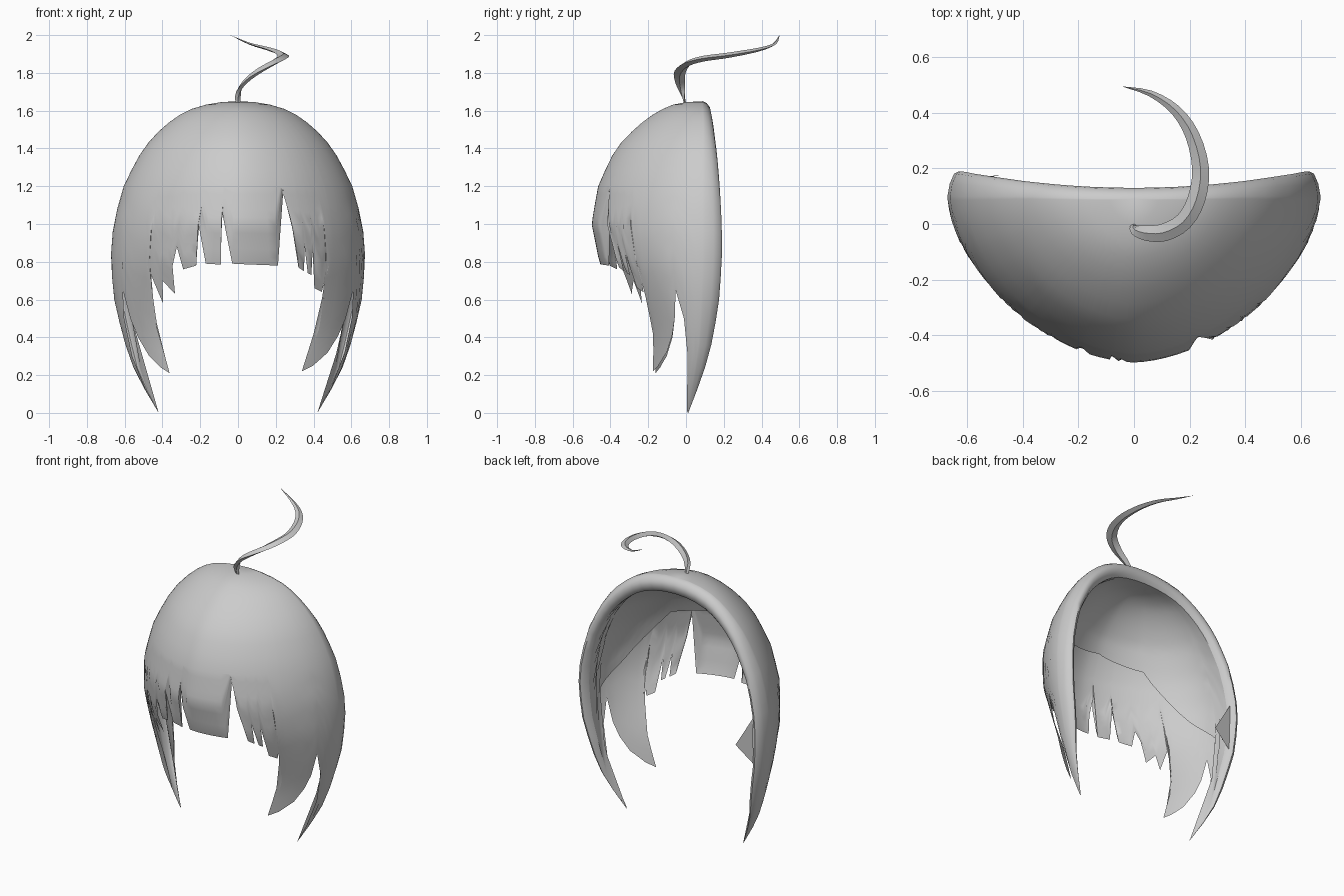
import bpy, bmesh, math
from mathutils import Vector

if "Cube" in bpy.data.objects:
    bpy.data.objects.remove(bpy.data.objects["Cube"])

TOP, CAP, ROWS = 1.65, 1.2, 20
# height, half width, front depth, y of widest point, y of back rim
SECTIONS = [(1.65, 0, 0, .09, .13), (1.64, .13, .13, .09, .132), (1.6, .27, .235, .095, .14),
            (1.5, .41, .375, .1, .153), (1.4, .50, .47, .1, .165), (1.2, .605, .565, .1, .18),
            (1.0, .66, .60, .1, .19), (.8, .675, .56, .1, .19), (.6, .655, .45, .09, .175),
            (.4, .61, .36, .08, .145), (.2, .54, .31, .05, .09), (0, .42, .30, .01, .012)]
# lower hair outline from left back to right back: angle from the front, height
OUTLINE = [(-90, 0), (-88, .01), (-83, .12), (-78, .3), (-73.5, .5), (-69, .65), (-66, .5),
           (-62, .4), (-57, .3), (-50, .24), (-44.5, .21), (-45, .3), (-46.5, .45), (-48, .78),
           (-40.5, .58), (-39.8, .70), (-33.5, .63), (-35.6, .72), (-32, .88), (-28.7, .76),
           (-22.2, .78), (-21.5, 1.0), (-17.5, .79), (-10, .785), (-10.3, 1.09), (-3.8, .79),
           (21.3, .78), (26.2, 1.18), (31.5, .77), (34.5, .75), (34.8, .88), (36.5, .74),
           (38.5, .73), (39, .86), (40.6, .66), (45, .64), (48, .78), (46.5, .45), (44, .3),
           (41, .22), (48, .25), (57, .32), (62, .41), (66, .5), (69, .65), (73.5, .5),
           (78, .3), (83, .12), (88, .01), (90, 0)]

grey = bpy.data.materials.new("hair_grey")
grey.diffuse_color = (.6, .6, .6, 1)
grey.use_nodes = True
grey.node_tree.nodes["Principled BSDF"].inputs["Base Color"].default_value = grey.diffuse_color


def section(z):
    """Interpolated width, depth, widest y and rim y at a height."""
    u = math.sqrt(max(TOP - z, 0))
    for a, b in zip(SECTIONS, SECTIONS[1:]):
        if z >= b[0] - 1e-6:
            ua, ub = math.sqrt(TOP - a[0]), math.sqrt(TOP - b[0])
            f = (u - ua) / (ub - ua)
            return [p + (q - p) * f for p, q in zip(a[1:], b[1:])]
    return list(SECTIONS[-1][1:])


def surface(deg, z):
    w, d, yc, _ = section(z)
    s, c = math.sin(math.radians(deg)), math.cos(math.radians(deg))
    return Vector((math.copysign(w * abs(s) ** 1.143, s), yc - d * max(c, 0) ** 1.143, z))


def inset(p, k, ky=None):
    """Move a point toward the inside of the head, fading out at the lock tips."""
    ky = k if ky is None else ky
    k1 = k * min(1, p.z / .4)
    return Vector((p.x * (1 - k1), p.y + max(.15 - p.y, 0) * ky * min(1, p.z / .4),
                   p.z - max(p.z - .75, 0) * k))


def row_z(i, low):
    """Rows shared by all columns down to the cap line, then spread to the lower edge."""
    half = ROWS // 2
    if i <= half:
        return TOP - (TOP - CAP) * (i / half) ** 2
    return CAP + (low - CAP) * (i - half) / half


def add_grid(bm, columns):
    cols = [[bm.verts.new(p) for p in c] for c in columns]
    for a, b in zip(cols, cols[1:]):
        for i in range(len(a) - 1):
            bm.faces.new((a[i], a[i + 1], b[i + 1], b[i]))


def finish(bm, name, angle):
    bmesh.ops.remove_doubles(bm, verts=bm.verts, dist=.0008)
    bmesh.ops.recalc_face_normals(bm, faces=bm.faces)
    me = bpy.data.meshes.new(name)
    bm.to_mesh(me)
    bm.free()
    me.materials.append(grey)
    ob = bpy.data.objects.new(name, me)
    bpy.context.collection.objects.link(ob)
    bpy.ops.object.select_all(action='DESELECT')
    ob.select_set(True)
    bpy.context.view_layer.objects.active = ob
    bpy.ops.object.shade_smooth_by_angle(angle=math.radians(angle))


# Outer hair with fringe teeth and side locks
points = []
for a, b in zip(OUTLINE, OUTLINE[1:]):
    n = max(1, math.ceil(abs(b[0] - a[0]) / 5))
    points += [(a[0] + (b[0] - a[0]) * i / n, a[1] + (b[1] - a[1]) * i / n) for i in range(n)]
points.append(OUTLINE[-1])
ordered = sorted(p[0] for p in points)
last = len(points) - 1
roots = [.7 * r + .3 * (-90 + 180 * i / last) for i, r in enumerate(ordered)]
columns = []
for root, (deg, low) in zip(roots, points):
    col = []
    for i in range(ROWS + 1):
        z = row_z(i, low)
        s = max(0, (CAP - z) / (CAP - low)) ** 1.5
        col.append(surface(root + (deg - root) * s, z))
    columns.append(col)
bm = bmesh.new()
add_grid(bm, columns)

# Rounded back rim, turning from the outside to the lining
THICK = .11
for side in (-90, 90):
    rings = []
    for k, back in ((0, 0), (.012, .5), (.035, .9), (.06, 1), (.09, .85), (THICK, .5)):
        ring = []
        for i in range(ROWS + 1):
            z = row_z(i, 0)
            _, _, yc, yb = section(z)
            p = inset(surface(side, z), k)
            p.y = yc + (yb - yc) * back
            ring.append(p)
        rings.append(ring)
    add_grid(bm, rings)
finish(bm, "hair_shell", 50)


# Inner lining, ending above the fringe and running down the back locks
def lining_low(deg):
    a = abs(deg)
    steps = [(0, 1.3), (35, 1.25), (62, .9), (80, .75), (90, 0)]
    for (a0, z0), (a1, z1) in zip(steps, steps[1:]):
        if a <= a1:
            return z0 + (z1 - z0) * (a - a0) / (a1 - a0)


columns = []
for j in range(-18, 19):
    deg, col = j * 5, []
    low = lining_low(deg)
    c = math.cos(math.radians(deg))
    for i in range(ROWS + 1):
        t = i / ROWS
        z = row_z(i, low) if abs(deg) == 90 else TOP - (TOP - low) * t * t
        p = inset(surface(deg, z), THICK * (1 - .5 * t * c), THICK * (1 + .5 * t * c))
        if abs(deg) == 90:
            _, _, yc, yb = section(z)
            p.y = yc + (yb - yc) * .5
        col.append(p)
    columns.append(col)
bm = bmesh.new()
add_grid(bm, columns)
finish(bm, "hair_lining", 50)

# Small folded flap inside the left rim
bm = bmesh.new()
bm.faces.new([bm.verts.new(p) for p in ((-.6, .17, .92), (-.48, .175, .72), (-.6, .16, .62))])
finish(bm, "rim_flap", 30)

# Curled loose strand on the crown: x, y, z, size of a diamond section swept along the path
PATH = [(0, 0, 1.62, .3), (.003, -.02, 1.70, .6), (.045, -.033, 1.76, .85), (.11, -.03, 1.81, 1),
        (.18, .01, 1.85, 1), (.225, .09, 1.875, 1), (.24, .2, 1.89, .95), (.21, .32, 1.91, .8),
        (.15, .41, 1.93, .6), (.06, .47, 1.955, .35), (-.04, .495, 2.0, .02)]
ctrl = [Vector(p) for p in PATH]
fine = []
for i in range(len(ctrl) - 1):
    p0, p1, p2, p3 = ctrl[max(i - 1, 0)], ctrl[i], ctrl[i + 1], ctrl[min(i + 2, len(ctrl) - 1)]
    for t in (0, 1 / 3, 2 / 3):
        fine.append(.5 * (2 * p1 + (p2 - p0) * t + (2 * p0 - 5 * p1 + 4 * p2 - p3) * t ** 2
                          + (3 * p1 - p0 - 3 * p2 + p3) * t ** 3))
fine.append(ctrl[-1])
rings = []
for i, q in enumerate(fine):
    p = q.to_3d()
    tangent = (fine[min(i + 1, len(fine) - 1)] - fine[max(i - 1, 0)]).to_3d().normalized()
    across = tangent.cross(Vector((0, 0, 1))).normalized()
    up = across.cross(tangent)
    w, h = across * .032 * q.w, up * .015 * q.w
    rings.append([p + w, p + h, p - w, p - h, p + w])
bm = bmesh.new()
add_grid(bm, rings)
finish(bm, "crown_strand", 40)
